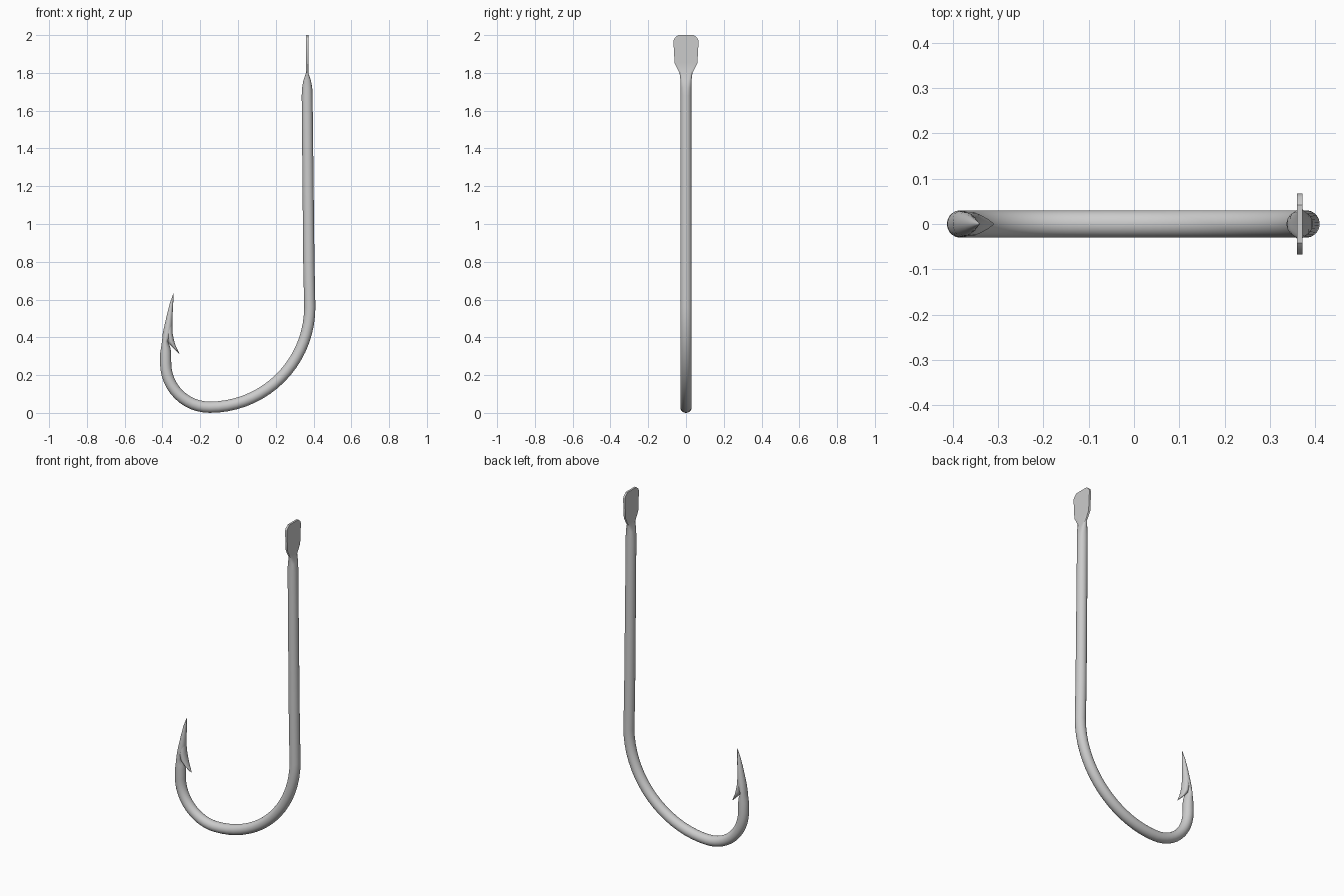
import bpy, bmesh, math
from mathutils import Vector

if "Cube" in bpy.data.objects:
    bpy.data.objects.remove(bpy.data.objects["Cube"])

N = 24  # sides of the wire


def sweep(name, stations):
    """Loft along the XZ plane. Station = (x, z, half thickness, half width, flat).
    flat sections are circles clipped by two planes, others are ellipses."""
    bm = bmesh.new()
    rings = []
    pts = [Vector((s[0], 0, s[1])) for s in stations]
    for i, (x, z, t, w, flat) in enumerate(stations):
        tan = (pts[min(i + 1, len(pts) - 1)] - pts[max(i - 1, 0)]).normalized()
        nrm = Vector((tan.z, 0, -tan.x))
        ring = []
        for k in range(N):
            a = 2 * math.pi * (k + 0.5) / N
            u = max(-t, min(t, w * math.cos(a))) if flat else t * math.cos(a)
            v = w * math.sin(a) / math.cos(math.pi / N)
            ring.append(bm.verts.new(pts[i] + nrm * u + Vector((0, v, 0))))
        rings.append(ring)
    for a, b in zip(rings, rings[1:]):
        for k in range(N):
            j = (k + 1) % N
            bm.faces.new((a[k], a[j], b[j], b[k]))
    bm.faces.new(rings[0])
    bm.faces.new(rings[-1])
    bmesh.ops.recalc_face_normals(bm, faces=bm.faces)
    me = bpy.data.meshes.new(name)
    bm.to_mesh(me)
    bm.free()
    ob = bpy.data.objects.new(name, me)
    bpy.context.collection.objects.link(ob)
    bpy.ops.object.select_all(action='DESELECT')
    ob.select_set(True)
    bpy.context.view_layer.objects.active = ob
    bpy.ops.object.shade_smooth_by_angle(angle=math.radians(35))
    return ob


def arc(cx, cz, r, a0, a1, n):
    return [(cx + r * math.cos(math.radians(a0 + (a1 - a0) * i / n)),
             cz + r * math.sin(math.radians(a0 + (a1 - a0) * i / n)),
             0.03, 0.03, False) for i in range(n + 1)]


# point, thinned where the barb is cut away
point = [
    (-0.341, 0.632, 0.001, 0.001, False),
    (-0.352, 0.580, 0.009, 0.010, False),
    (-0.361, 0.520, 0.015, 0.018, False),
    (-0.370, 0.450, 0.022, 0.025, False),
    (-0.378, 0.410, 0.022, 0.027, False),
    (-0.386, 0.380, 0.016, 0.028, False),
    (-0.383, 0.345, 0.025, 0.029, False),
    (-0.383, 0.320, 0.029, 0.030, False),
]
# bend: tight arc near the point, wide arc up to the shank
bend = arc(-0.15, 0.263, 0.233, 180, 270, 12)[:-1] + arc(-0.15, 0.56, 0.53, 270, 360, 18)
# shank, pressed flat into a spade end
shank = [
    (0.375, 0.80, 0.030, 0.030, False),
    (0.366, 1.68, 0.029, 0.029, False),
    (0.366, 1.72, 0.027, 0.029, True),
    (0.366, 1.76, 0.020, 0.029, True),
    (0.366, 1.80, 0.006, 0.034, True),
    (0.366, 1.85, 0.006, 0.060, True),
    (0.366, 1.97, 0.006, 0.067, True),
    (0.366, 1.985, 0.006, 0.060, True),
    (0.366, 2.00, 0.006, 0.042, True),
]
sweep("hook_wire", point + bend + shank)

# barb, a sliver splitting away from the point
sweep("barb", [
    (-0.364, 0.470, 0.016, 0.020, False),
    (-0.364, 0.420, 0.018, 0.026, False),
    (-0.355, 0.380, 0.017, 0.026, False),
    (-0.338, 0.350, 0.009, 0.019, False),
    (-0.323, 0.330, 0.005, 0.011, False),
    (-0.311, 0.313, 0.001, 0.002, False),
])
